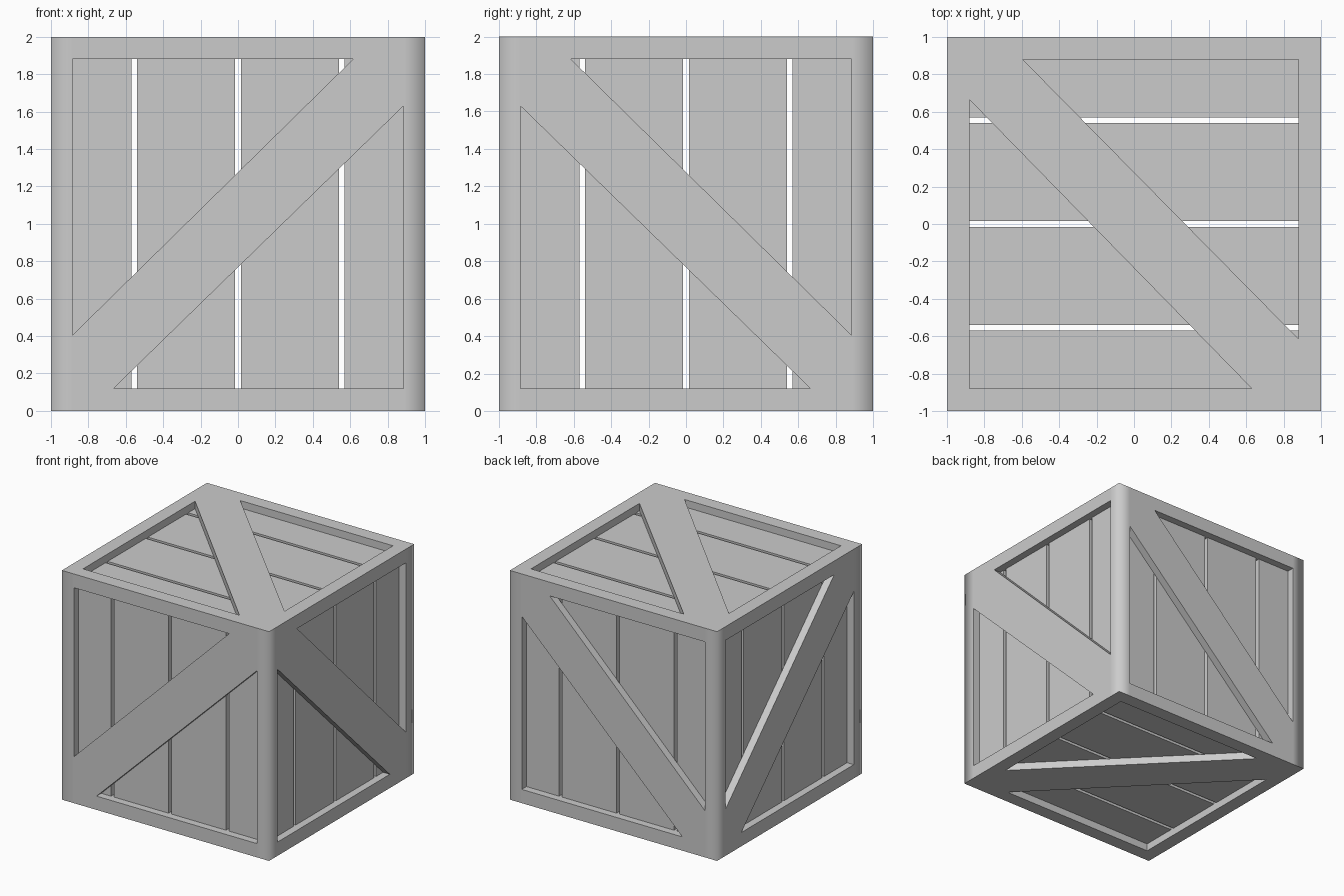
import bpy, bmesh
from mathutils import Vector

if "Cube" in bpy.data.objects:
    bpy.data.objects.remove(bpy.data.objects["Cube"])

IN, POST = 0.88, 0.885      # inner limits of rails and of corner posts
RECESS, BACK = 0.065, 0.12  # depth of plank face and plank back
PITCH, GAP = 0.555, 0.03    # plank spacing


def finish(name, bm):
    bmesh.ops.recalc_face_normals(bm, faces=bm.faces)
    me = bpy.data.meshes.new(name)
    bm.to_mesh(me)
    bm.free()
    ob = bpy.data.objects.new(name, me)
    bpy.context.collection.objects.link(ob)
    return ob


def prism(name, outline, to_world, d0, d1):
    """Extrude a 2D outline on a crate side between depths d0 and d1."""
    bm = bmesh.new()
    a = [bm.verts.new(to_world(u, v, d0)) for u, v in outline]
    b = [bm.verts.new(to_world(u, v, d1)) for u, v in outline]
    bm.faces.new(a)
    bm.faces.new(b[::-1])
    n = len(a)
    for i in range(n):
        j = (i + 1) % n
        bm.faces.new((a[j], a[i], b[i], b[j]))
    return finish(name, bm)


def box(name, lo, hi):
    outline = [(lo[0], lo[1]), (hi[0], lo[1]), (hi[0], hi[1]), (lo[0], hi[1])]
    return prism(name, outline, lambda u, v, d: Vector((u, v, d)), lo[2], hi[2])


def span(s, inner):
    return (inner, 1) if s > 0 else (-1, -inner)


# corner posts, softly shaded across the outer vertical edge only
for sx in (-1, 1):
    for sy in (-1, 1):
        x, y = span(sx, POST), span(sy, POST)
        ob = box("corner_post", (x[0], y[0], 0), (x[1], y[1], 2))
        me = ob.data
        me.polygons.foreach_set("use_smooth", [True] * len(me.polygons))
        for e in me.edges:
            outer = all(abs(me.vertices[i].co.x) > 0.99 and
                        abs(me.vertices[i].co.y) > 0.99 for i in e.vertices)
            e.use_edge_sharp = not outer

# horizontal rails at top and bottom
for s in (-1, 1):
    for z in ((0, 0.12), (1.88, 2)):
        r = span(s, IN)
        box("rail_x", (-POST, r[0], z[0]), (POST, r[1], z[1]))
        box("rail_y", (r[0], -POST, z[0]), (r[1], POST, z[1]))

# six sides: name, across direction, plank direction, outward direction
SIDES = [
    ("front", (1, 0, 0), (0, 0, 1), (0, -1, 0), POST),
    ("back", (1, 0, 0), (0, 0, 1), (0, 1, 0), POST),
    ("right", (0, -1, 0), (0, 0, 1), (1, 0, 0), POST),
    ("left", (0, -1, 0), (0, 0, 1), (-1, 0, 0), POST),
    ("top", (0, -1, 0), (1, 0, 0), (0, 0, 1), IN),
    ("bottom", (0, -1, 0), (1, 0, 0), (0, 0, -1), IN),
]
for name, U, V, N, h in SIDES:
    U, V, N = Vector(U), Vector(V), Vector(N)

    def place(u, v, d, U=U, V=V, N=N):
        return Vector((0, 0, 1)) + U * u + V * v + N * (1 - d)

    # four planks with see-through gaps
    for i in range(4):
        u0 = -h if i == 0 else (i - 2) * PITCH + GAP / 2
        u1 = h if i == 3 else (i - 1) * PITCH - GAP / 2
        prism(name + "_plank", [(u0, -IN), (u1, -IN), (u1, IN), (u0, IN)],
              place, RECESS, BACK)

    # diagonal brace flush with the frame
    prism(name + "_brace",
          [(-h, -0.595), (-h, -IN), (-0.665, -IN),
           (h, 0.63), (h, IN), (0.615, IN)], place, 0, RECESS)
